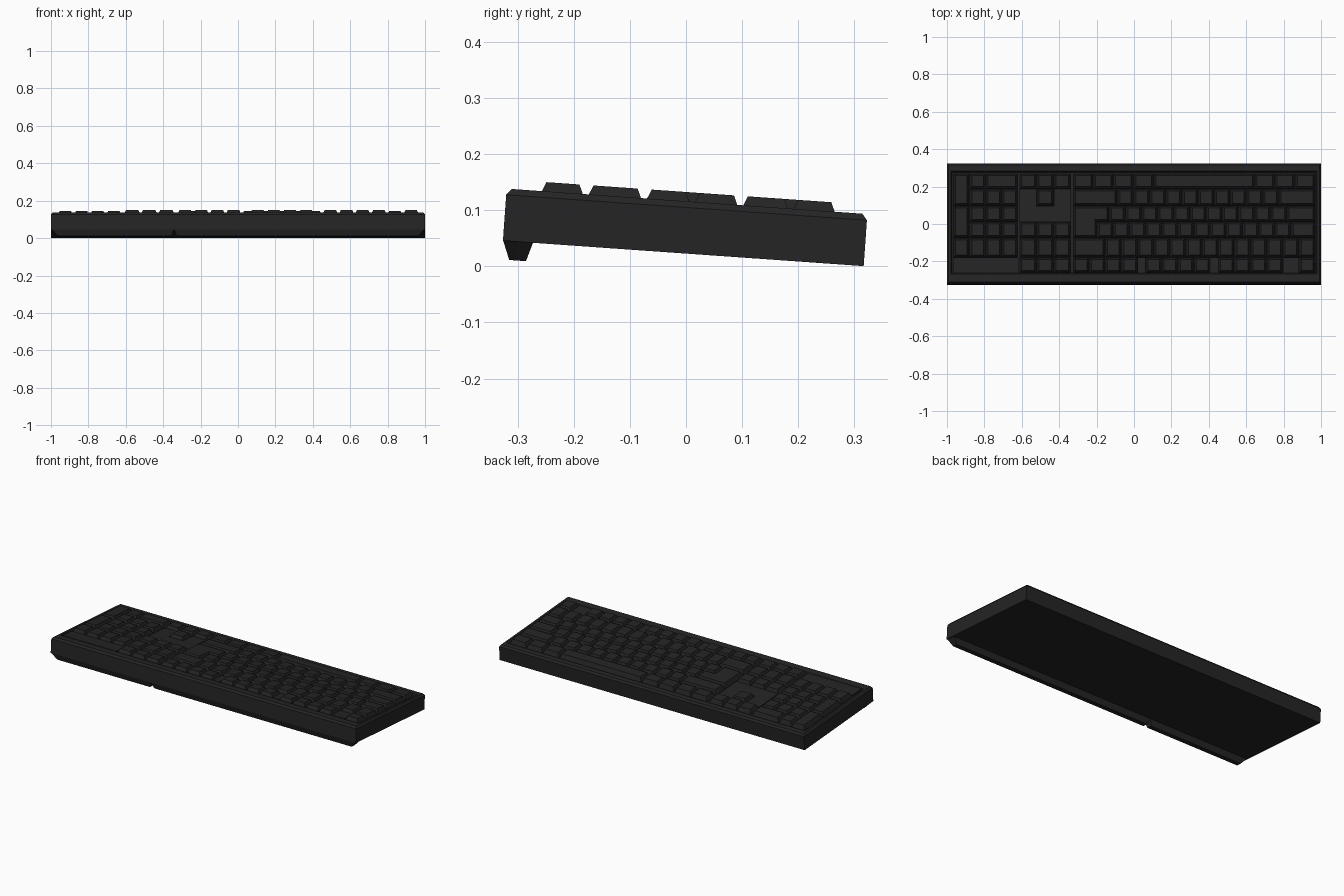
import bpy, bmesh, math
from mathutils import Matrix, Vector

if "Cube" in bpy.data.objects:
    bpy.data.objects.remove(bpy.data.objects["Cube"])

# Whole board leans: local z = 0 is the rim plane
TILT = Matrix.Translation((0, 0, 0.116)) @ Matrix.Rotation(-math.radians(4.03), 4, 'X')

plastic = bpy.data.materials.new("charcoal_plastic")
plastic.diffuse_color = (0.018, 0.018, 0.018, 1)
plastic.use_nodes = True
plastic.node_tree.nodes["Principled BSDF"].inputs["Base Color"].default_value = plastic.diffuse_color


def rect(x0, x1, y0, y1):
    return [(x0, y0), (x1, y0), (x1, y1), (x0, y1)]


def inset(pts, d):
    """Shrink a right-angled counter-clockwise outline by d."""
    out = []
    for i, p in enumerate(pts):
        p = Vector(p)
        a = (p - Vector(pts[i - 1])).normalized()
        b = (Vector(pts[(i + 1) % len(pts)]) - p).normalized()
        out.append((p.x + d * (-a.y - b.y), p.y + d * (a.x + b.x)))
    return out


def loft(bm, rings):
    """Closed solid through (outline, z) rings."""
    loops = [[bm.verts.new((x, y, z)) for x, y in pts] for pts, z in rings]
    bm.faces.new(loops[0][::-1])
    bm.faces.new(loops[-1])
    for lo, hi in zip(loops, loops[1:]):
        for i in range(len(lo)):
            j = (i + 1) % len(lo)
            bm.faces.new((lo[i], lo[j], hi[j], hi[i]))


def finish(bm, name):
    me = bpy.data.meshes.new(name)
    bm.transform(TILT)
    bm.to_mesh(me)
    bm.free()
    me.materials.append(plastic)
    ob = bpy.data.objects.new(name, me)
    bpy.context.collection.objects.link(ob)
    return ob


def key(bm, pts):
    loft(bm, [(inset(pts, 0.0008), -0.011), (inset(pts, 0.0125), 0.0165)])


# Case: tray with chamfered rim and sunken key well
outer = rect(-1, 1, -0.3205, 0.324)
well = rect(-0.979, 0.979, -0.268, 0.284)
bm = bmesh.new()
loft(bm, [(outer, -0.093), (outer, -0.011), (inset(outer, 0.009), 0),
          (well, 0), (inset(well, 0.006), -0.010)])
finish(bm, "case")

# Feet: two long tapered bars under the raised edge
for name, x0, x1, t0, t1 in (("foot_short", -0.995, -0.342, 0.03, 0.014),
                             ("foot_long", -0.342, 0.995, 0.014, 0.03)):
    bm = bmesh.new()
    loft(bm, [(rect(x0 + t0, x1 - t1, -0.307, -0.277), -0.1265),
              (rect(x0, x1, -0.3204, -0.2666), -0.092)])
    finish(bm, name)

# Key grid: row edges from the low edge (+y) up, and block starts in x
ROWS = [0.271, 0.187, 0.097, 0.011, -0.075, -0.179, -0.263]
U = 0.0863
PAD, NAV, MAIN = -0.966, -0.612, -0.326


def cell(start, u0, w, row, rows=1):
    return rect(start + u0 * U, start + (u0 + w) * U, ROWS[row + rows - 1 + 1], ROWS[row])


# Number pad
bm = bmesh.new()
for r in (0, 2):
    key(bm, cell(PAD, 0, 1, r, 2))
key(bm, cell(PAD, 1, 1, 0))
key(bm, cell(PAD, 2, 2, 0))
for r in (1, 2, 3, 4):
    for c in range(0 if r == 4 else 1, 4):
        key(bm, cell(PAD, c, 1, r))
finish(bm, "number_pad_keys")

# Arrow and navigation keys
bm = bmesh.new()
for r in (0, 3, 4, 5):
    for c in range(3):
        key(bm, cell(NAV, c * 1.06, 1.06, r))
key(bm, cell(NAV, 1.06, 1.06, 1))
finish(bm, "navigation_keys")

# Main block: key widths per row, negative = blank gap
LAYOUT = [
    [1.25] * 4 + [6.25] + [1.25] * 3,
    [2.75] + [1] * 10 + [2.25],
    [-2.25] + [1] * 11 + [1.75],
    [-1.5] + [1] * 12 + [1.5],
    [2] + [1] * 13,
    [1] * 4 + [-0.5] + [1] * 4 + [-0.5] + [1] * 4 + [-1, 1],
]
bm = bmesh.new()
panels = bmesh.new()
for r, widths in enumerate(LAYOUT):
    u = 0
    for w in widths:
        if w > 0:
            key(bm, cell(MAIN, u, w, r))
        elif r == 5:
            p = cell(MAIN, u, -w, r)
            loft(panels, [(p, -0.011), (p, 0)])
        u += abs(w)
# L-shaped return key
xa, xb, xc = MAIN, MAIN + 1.5 * U, MAIN + 2.25 * U
key(bm, [(xa, ROWS[4]), (xb, ROWS[4]), (xb, ROWS[3]), (xc, ROWS[3]),
         (xc, ROWS[2]), (xa, ROWS[2])])
finish(bm, "main_keys")

# Blank panels level with the rim: indicator strip and surround of the up key
p = cell(PAD, 0, 4.05, 5)
loft(panels, [(p, -0.011), (p, 0)])
n0, n1, n2, n3 = (NAV + k * 1.06 * U for k in range(4))
p = [(n0, ROWS[3]), (n3, ROWS[3]), (n3, ROWS[1]), (n2, ROWS[1]),
     (n2, ROWS[2]), (n1, ROWS[2]), (n1, ROWS[1]), (n0, ROWS[1])]
loft(panels, [(p, -0.011), (p, 0)])
finish(panels, "blank_panels")
